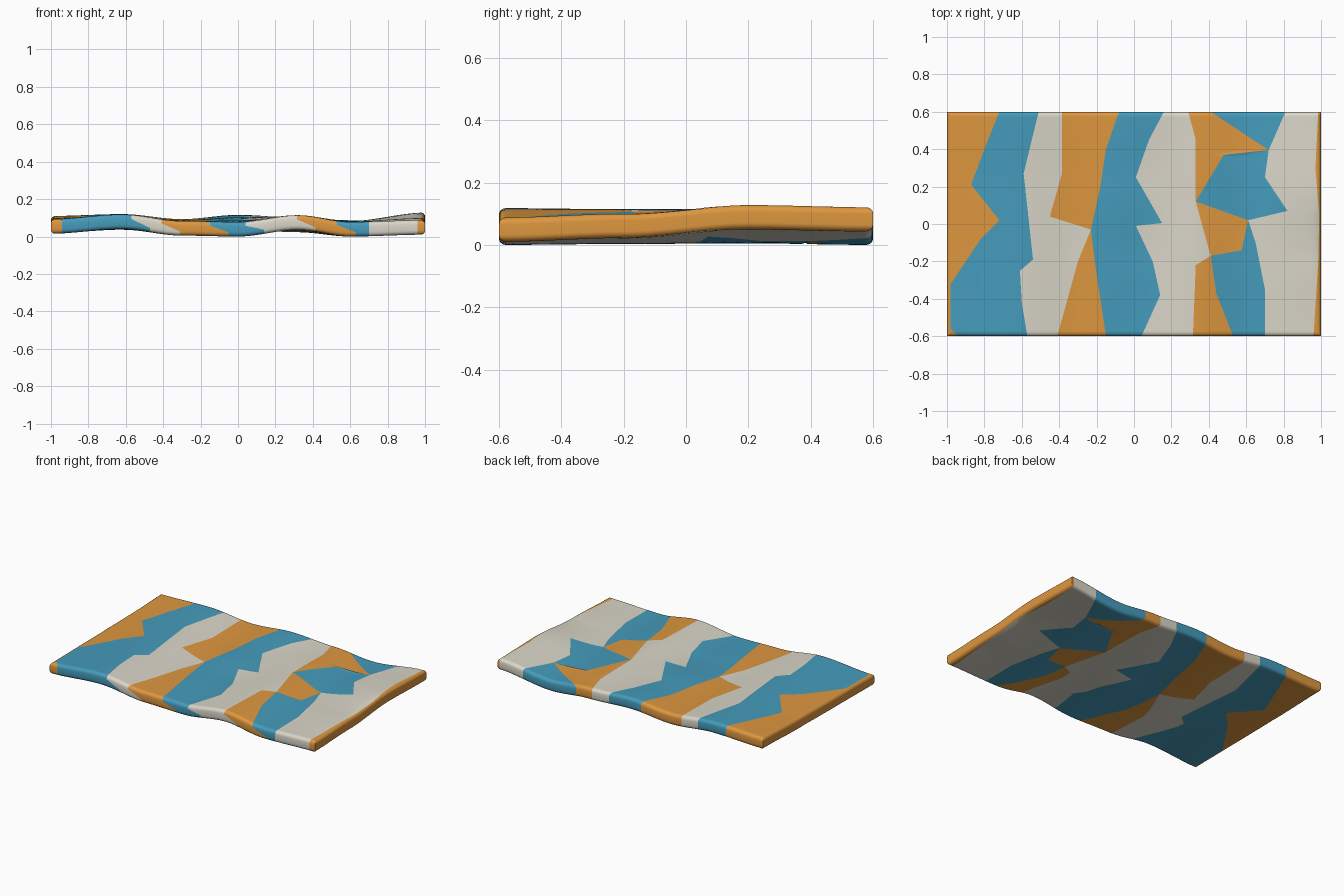
import bpy, bmesh, math

if "Cube" in bpy.data.objects:
    bpy.data.objects.remove(bpy.data.objects["Cube"])

HALF_X, HALF_Y = 1.0, 0.6
HALF_THICK, ROUND = 0.039, 0.022


def make_material(name, colour):
    mat = bpy.data.materials.new(name)
    mat.use_nodes = True
    mat.diffuse_color = (*colour, 1)
    mat.node_tree.nodes["Principled BSDF"].inputs["Base Color"].default_value = (*colour, 1)
    return mat


# The three stripe colours repeat in this order from left to right
materials = [
    make_material("warm orange", (0.73, 0.31, 0.05)),
    make_material("sea blue", (0.06, 0.33, 0.50)),
    make_material("off white", (0.70, 0.67, 0.58)),
]

# Zigzag seams between stripes, as (x, y) from the back edge to the front edge
left_edge = [(-1, 0.6), (-1, -0.6)]
seam_a = [(-0.72, 0.6), (-0.8, 0.4), (-0.87, 0.21), (-0.72, 0.02), (-0.82, -0.08),
          (-0.98, -0.32), (-0.98, -0.56), (-0.94, -0.6)]
seam_b = [(-0.51, 0.6), (-0.59, 0.27), (-0.54, -0.19), (-0.61, -0.25), (-0.6, -0.42), (-0.57, -0.6)]
seam_c = [(-0.385, 0.6), (-0.385, 0.27), (-0.45, 0.04), (-0.23, -0.03), (-0.3, -0.2), (-0.41, -0.6)]
seam_d = [(-0.08, 0.6), (-0.15, 0.4), (-0.18, 0.2), (-0.23, -0.03), (-0.21, -0.2), (-0.15, -0.6)]
seam_e = [(0.16, 0.6), (0.08, 0.45), (0.01, 0.25), (0.15, 0.005), (0.01, -0.01),
          (0.1, -0.2), (0.14, -0.38), (0.04, -0.6)]
seam_f = [(0.29, 0.6), (0.33, 0.45), (0.33, 0.12), (0.41, -0.17), (0.33, -0.22), (0.315, -0.6)]
seam_g = [(0.41, 0.6), (0.72, 0.395), (0.48, 0.37), (0.33, 0.12), (0.61, 0.02),
          (0.575, -0.14), (0.41, -0.17), (0.44, -0.37), (0.53, -0.6)]
seam_h = [(0.81, 0.6), (0.72, 0.395), (0.7, 0.25), (0.82, 0.07), (0.61, 0.02),
          (0.65, -0.1), (0.7, -0.35), (0.7, -0.6)]
seam_i = [(0.985, 0.6), (0.97, 0.3), (0.99, 0.05), (0.985, -0.2), (0.96, -0.6)]
right_edge = [(1, 0.6), (1, -0.6)]
seams = [left_edge, seam_a, seam_b, seam_c, seam_d, seam_e,
         seam_f, seam_g, seam_h, seam_i, right_edge]

# Wavy height of the upper face on a coarse grid, front row first
wave_x = [-1, -0.62, -0.3, 0, 0.32, 0.6, 1]
wave_y = [-0.6, -0.2, 0.2, 0.6]
wave_z = [
    [0.095, 0.120, 0.085, 0.080, 0.116, 0.080, 0.090],
    [0.098, 0.117, 0.085, 0.088, 0.116, 0.083, 0.102],
    [0.102, 0.117, 0.090, 0.105, 0.110, 0.085, 0.130],
    [0.112, 0.122, 0.095, 0.118, 0.103, 0.080, 0.123],
]


def ease(values, stops, at):
    """Smoothly blend values placed at rising stops."""
    for i in range(len(stops) - 1):
        if at <= stops[i + 1] or i == len(stops) - 2:
            t = (at - stops[i]) / (stops[i + 1] - stops[i])
            t = min(max(t, 0), 1)
            t = t * t * (3 - 2 * t)
            return values[i] + (values[i + 1] - values[i]) * t


def wave(x, y):
    return ease([ease(row, wave_x, x) for row in wave_z], wave_y, y)


def seam_x(seam, y):
    for (x0, y0), (x1, y1) in zip(seam, seam[1:]):
        if y >= y1 - 1e-9:
            return x0 + (x1 - x0) * (y0 - y) / (y0 - y1)
    return seam[-1][0]


def half_thickness(x, y):
    """Full inside, falling off in a quarter round at the rim."""
    d = min(HALF_X - abs(x), HALF_Y - abs(y), ROUND)
    return HALF_THICK - ROUND + math.sqrt(max(ROUND ** 2 - (ROUND - d) ** 2, 0))


# Rows follow every seam corner, an even spacing and the rounded rims
rows = {round(y, 4) for seam in seams for _, y in seam}
rows |= {round(-HALF_Y + HALF_Y * i / 20, 4) for i in range(41)}
for inset in (0.002, 0.006, 0.013, 0.022):
    rows |= {round(HALF_Y - inset, 4), round(inset - HALF_Y, 4)}
rows = sorted(rows)

STEPS = 9


def fractions(stripe):
    """Bunch the columns of the outer stripes towards the rim."""
    steps = [i / STEPS for i in range(STEPS + 1)]
    if stripe == 0:
        return [t ** 2.5 for t in steps]
    if stripe == len(seams) - 2:
        return [1 - (1 - t) ** 2 for t in steps]
    return steps


bm = bmesh.new()


def build_sheet(side):
    """Vertices of the upper (1) or lower (-1) face, row by row."""
    grid = []
    for y in rows:
        xs = [seam_x(seam, y) for seam in seams]
        if side < 0:
            # Seams lean over along the front rim
            lean = 0.1 * min(max((-0.3 - y) / 0.3, 0), 1)
            xs[2:8] = [x + lean for x in xs[2:8]]
        columns = [xs[0]]
        for s in range(len(xs) - 1):
            columns += [xs[s] + (xs[s + 1] - xs[s]) * t for t in fractions(s)[1:]]
        grid.append([bm.verts.new((x, y, wave(x, y) - HALF_THICK + side * half_thickness(x, y)))
                     for x in columns])
    return grid


def quad(corners, column):
    face = bm.faces.new(corners)
    face.material_index = (column // STEPS) % 3


top, bottom = build_sheet(1), build_sheet(-1)
last = len(top[0]) - 1

# Upper and lower faces
for j in range(len(rows) - 1):
    for i in range(last):
        quad((top[j][i], top[j][i + 1], top[j + 1][i + 1], top[j + 1][i]), i)
        quad((bottom[j][i], bottom[j + 1][i], bottom[j + 1][i + 1], bottom[j][i + 1]), i)
    # Left and right rims
    quad((top[j][0], top[j + 1][0], bottom[j + 1][0], bottom[j][0]), 0)
    quad((top[j][last], bottom[j][last], bottom[j + 1][last], top[j + 1][last]), last - 1)
# Front and back rims
for i in range(last):
    quad((bottom[0][i], bottom[0][i + 1], top[0][i + 1], top[0][i]), i)
    quad((top[-1][i], top[-1][i + 1], bottom[-1][i + 1], bottom[-1][i]), i)

# Clean the pinched stripes and stand the rug on the ground
bmesh.ops.remove_doubles(bm, verts=bm.verts[:], dist=0.00005)
lowest = min(v.co.z for v in bm.verts)
bmesh.ops.translate(bm, verts=bm.verts[:], vec=(0, 0, -lowest))

mesh = bpy.data.meshes.new("wavy_rug")
bm.to_mesh(mesh)
bm.free()
for mat in materials:
    mesh.materials.append(mat)
rug = bpy.data.objects.new("wavy_rug", mesh)
bpy.context.collection.objects.link(rug)

bpy.ops.object.select_all(action="DESELECT")
rug.select_set(True)
bpy.context.view_layer.objects.active = rug
bpy.ops.object.shade_smooth_by_angle(angle=math.radians(50))
